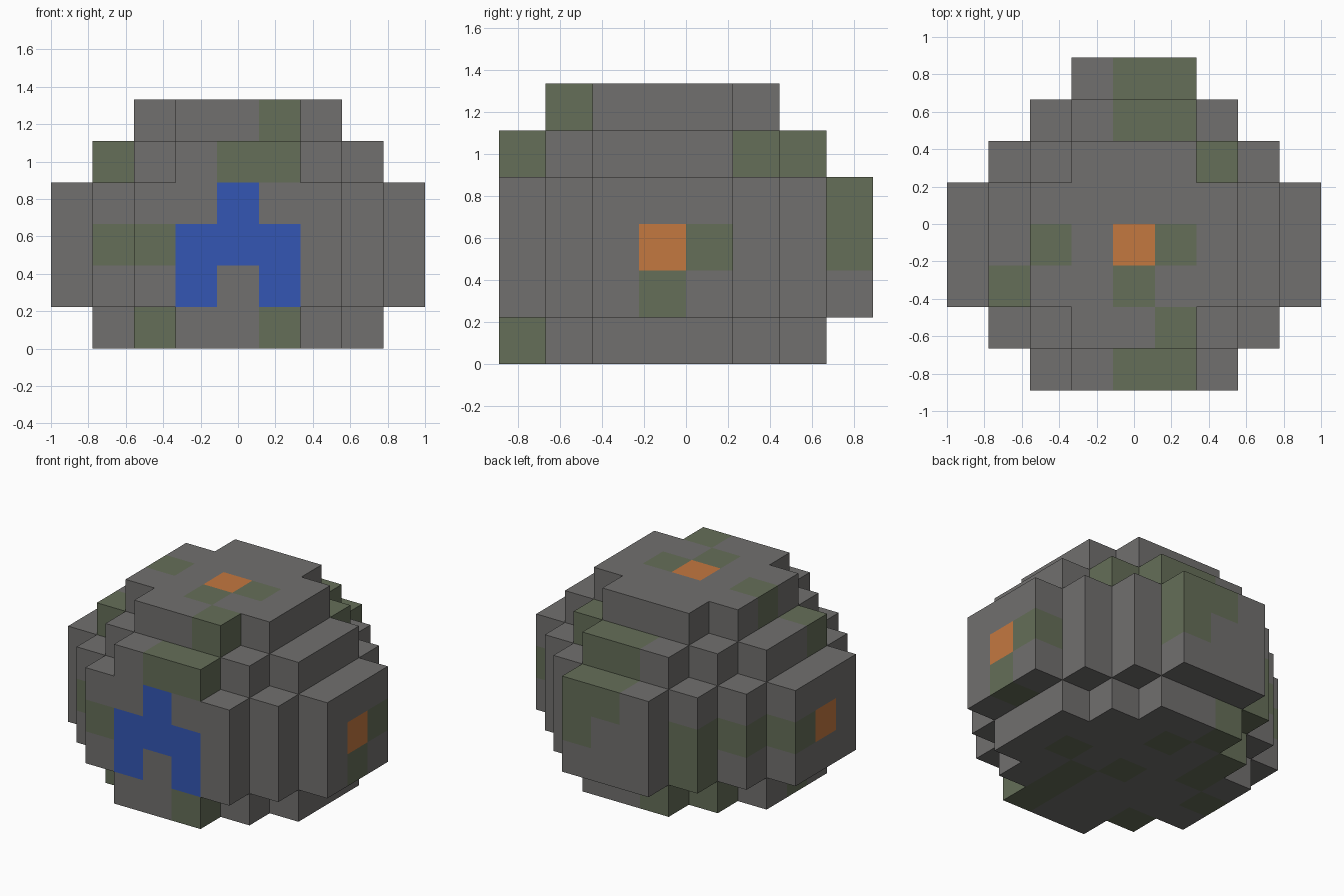
import bpy
import bmesh
from mathutils import Vector

old = bpy.data.objects.get("Cube")
if old:
    bpy.data.objects.remove(old, do_unlink=True)

UNIT = 2 / 9                  # edge of one block
COUNT = (9, 8, 6)             # blocks along x, y, z
CENTRE = (4, 3, 2)            # middle block of the ball


def make_material(name, colour):
    mat = bpy.data.materials.new(name)
    mat.use_nodes = True
    rgba = (*colour, 1.0)
    mat.diffuse_color = rgba
    mat.node_tree.nodes["Principled BSDF"].inputs["Base Color"].default_value = rgba
    return mat


materials = [
    make_material("grey stone", (0.165, 0.16, 0.157)),
    make_material("green moss", (0.13, 0.156, 0.098)),
    make_material("blue doorway", (0.034, 0.093, 0.456)),
    make_material("orange lamp", (0.552, 0.188, 0.051)),
]
STONE, MOSS, DOOR, LAMP = range(len(materials))

# Coloured blocks by grid position
moss_blocks = {
    # roof
    (5, 1, 5), (2, 3, 5), (5, 3, 5), (4, 2, 5),
    # upper ring
    (1, 2, 4), (4, 0, 4), (5, 0, 4), (6, 5, 4), (5, 6, 4), (4, 6, 4),
    # walls
    (1, 1, 2), (2, 0, 2), (8, 4, 2), (8, 3, 1), (0, 4, 2), (1, 5, 2),
    (5, 7, 3), (4, 7, 3), (5, 7, 2), (2, 6, 2), (2, 6, 1),
    # base
    (2, 1, 0), (5, 0, 0), (5, 1, 0), (5, 2, 0), (6, 3, 0), (4, 3, 0),
    (4, 5, 0), (3, 6, 0), (2, 5, 0), (2, 4, 0), (1, 3, 0),
}
door_blocks = {(4, 0, 3), (3, 0, 2), (4, 0, 2), (5, 0, 2), (3, 0, 1), (5, 0, 1)}
lamp_blocks = {(8, 3, 2), (0, 3, 2), (4, 3, 5)}


def is_solid(cell):
    """Stepped ball, cut flat at the front and the base."""
    if any(c < 0 or c >= n for c, n in zip(cell, COUNT)):
        return False
    return sum(max(abs(c - m), 1) for c, m in zip(cell, CENTRE)) <= 6


def block_material(cell):
    if cell in door_blocks:
        return DOOR
    if cell in lamp_blocks:
        return LAMP
    return MOSS if cell in moss_blocks else STONE


def add_block_face(bm, cell, axis, sign, index):
    """One outward square on the given side of a block."""
    normal, u = Vector(), Vector()
    normal[axis] = sign
    u[(axis + 1) % 3] = 1
    v = normal.cross(u)
    middle = Vector(cell) + Vector((0.5, 0.5, 0.5)) + normal / 2
    shift = Vector((COUNT[0] / 2, COUNT[1] / 2, 0))
    corners = (-u - v, u - v, u + v, v - u)
    verts = [bm.verts.new((middle + c / 2 - shift) * UNIT) for c in corners]
    bm.faces.new(verts).material_index = index


# Blocky shell: only the exposed sides of the blocks
bm = bmesh.new()
for x in range(COUNT[0]):
    for y in range(COUNT[1]):
        for z in range(COUNT[2]):
            cell = (x, y, z)
            if not is_solid(cell):
                continue
            for axis in range(3):
                for sign in (-1, 1):
                    neighbour = list(cell)
                    neighbour[axis] += sign
                    if not is_solid(neighbour):
                        add_block_face(bm, cell, axis, sign, block_material(cell))
bmesh.ops.remove_doubles(bm, verts=bm.verts, dist=UNIT / 100)

mesh = bpy.data.meshes.new("block_shell")
bm.to_mesh(mesh)
bm.free()
for mat in materials:
    mesh.materials.append(mat)
shell = bpy.data.objects.new("block_shell", mesh)
bpy.context.collection.objects.link(shell)
